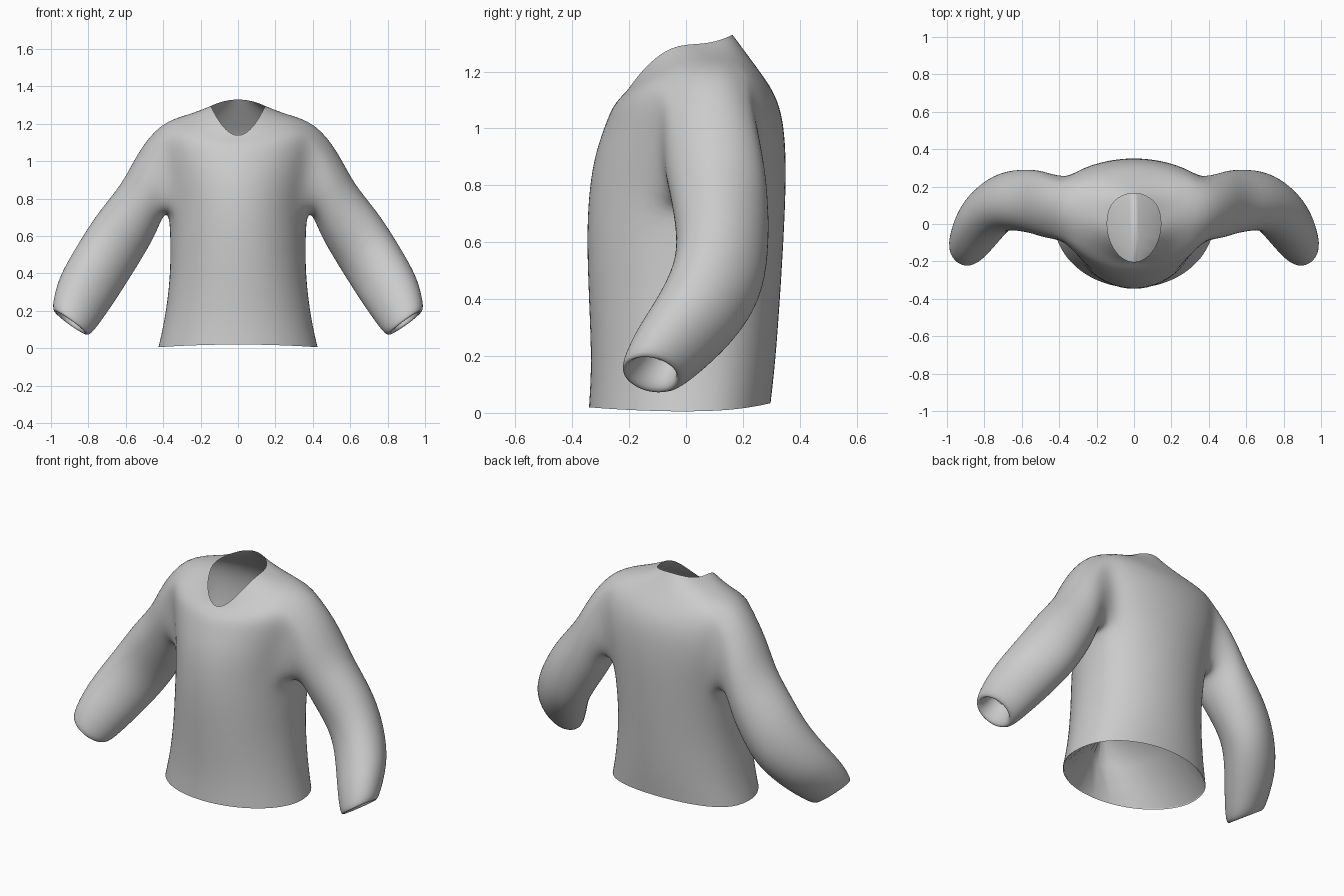
import bpy, bmesh
from math import sin, cos, pi
from mathutils import Vector

if "Cube" in bpy.data.objects:
    bpy.data.objects.remove(bpy.data.objects["Cube"])

N = 24  # columns around the torso
# Torso rings: front (y, z), side (x, y, z), back (y, z)
RINGS = [
    ((-.345, .02), (.43, .00, .005), (.30, .035)),
    ((-.335, .17), (.395, .00, .15), (.317, .18)),
    ((-.345, .40), (.365, .01, .38), (.333, .40)),
    ((-.353, .60), (.365, .04, .57), (.345, .60)),
    ((-.348, .76), (.37, .08, .72), (.353, .78)),
    ((-.328, .90), (.40, .11, .87), (.353, .92)),
    ((-.293, 1.00), (.43, .11, 1.00), (.342, 1.04)),
    ((-.265, 1.07), (.45, .10, 1.12), (.315, 1.12)),
    ((-.240, 1.10), (.42, .09, 1.21), (.275, 1.18)),
    ((-.220, 1.12), (.26, .05, 1.25), (.22, 1.255)),
    ((-.205, 1.135), (.145, .00, 1.295), (.165, 1.33)),
]
# Sleeve sections: outer (x, z), inner (x, z), centre y, half depth, tilt
SLEEVE = [
    ((.545, 1.04), (.40, .71), .10, .18, 0),
    ((.62, .88), (.44, .60), .12, .175, -.1),
    ((.75, .73), (.52, .465), .13, .165, -.2),
    ((.85, .57), (.59, .355), .115, .155, -.3),
    ((.945, .41), (.66, .245), .035, .15, -.3),
    ((.98, .31), (.73, .145), -.05, .14, -.25),
    ((1.0, .195), (.80, .05), -.13, .11, -.15),
    ((.96, .19), (.83, .10), -.12, .08, -.15),   # turned-in cuff
    ((.92, .26), (.81, .18), -.07, .07, -.15),
]
TOP, BOTTOM, HALF = 8, 4, 2  # armhole rows and half width in columns


def torso_point(ring, i):
    front, side, back = ring
    t = 2 * pi * i / N
    c, s = cos(t), sin(t)
    ey, ez = back if s > 0 else front
    k = abs(s) ** (.8 if s > 0 else 1.05)
    return Vector((side[0] * c, side[1] + (ey - side[1]) * k,
                   side[2] + (ez - side[2]) * s * s))


def sleeve_ring(bm, section, sign):
    o, i, y, h, tilt = section
    o, i = Vector((o[0], y, o[1])), Vector((i[0], y, i[1]))
    mid, a, b = (o + i) / 2, (o - i) / 2, Vector((0, -h, -h * tilt))
    ring = []
    for k in range(16):
        t = 2 * pi * k / 16
        p = mid + a * cos(t) + b * sin(t)
        ring.append(bm.verts.new((sign * p.x, p.y, p.z)))
    return ring


def bridge(bm, r1, r2):
    n = len(r1)
    for k in range(n):
        bm.faces.new((r1[k], r1[(k + 1) % n], r2[(k + 1) % n], r2[k]))


def finish(bm, name, levels):
    bmesh.ops.recalc_face_normals(bm, faces=bm.faces)
    for f in bm.faces:
        f.smooth = True
    me = bpy.data.meshes.new(name)
    bm.to_mesh(me)
    bm.free()
    ob = bpy.data.objects.new(name, me)
    bpy.context.collection.objects.link(ob)
    if levels:
        m = ob.modifiers.new("smooth", 'SUBSURF')
        m.levels = m.render_levels = levels
    return ob


# Jacket shell: torso with armholes, sleeves grown out of them
bm = bmesh.new()
grid = [[bm.verts.new(torso_point(r, i)) for i in range(N)] for r in RINGS]
holes = set()
for c in range(-HALF, HALF):
    holes |= {c % N, (N // 2 + c) % N}
for r in range(len(RINGS) - 1):
    for i in range(N):
        if BOTTOM <= r < TOP and i in holes:
            continue
        j = (i + 1) % N
        bm.faces.new((grid[r][i], grid[r][j], grid[r + 1][j], grid[r + 1][i]))

path = [(TOP, 0), (TOP, -1)] + [(r, -2) for r in range(TOP, BOTTOM - 1, -1)]
path += [(BOTTOM, c) for c in (-1, 0, 1)]
path += [(r, 2) for r in range(BOTTOM, TOP + 1)] + [(TOP, 1)]
for sign in (1, -1):
    prev = [grid[r][(c if sign > 0 else N // 2 - c) % N] for r, c in path]
    for section in SLEEVE:
        ring = sleeve_ring(bm, section, sign)
        bridge(bm, prev, ring)
        prev = ring
finish(bm, "jacket_shell", 2)

# Lining: rises from the hem to a ridge running front to back
bm = bmesh.new()
hem = [bm.verts.new(torso_point(RINGS[0], i) * .985 + Vector((0, 0, .005))) for i in range(N)]
mid, ridge = [], []
for v in hem:
    mid.append(bm.verts.new((v.co.x * .5, v.co.y * .9, .22)))
    ridge.append(bm.verts.new((v.co.x * .06, v.co.y * .8, .42)))
bridge(bm, hem, mid)
bridge(bm, mid, ridge)
bm.faces.new(ridge)
finish(bm, "lining", 0)
